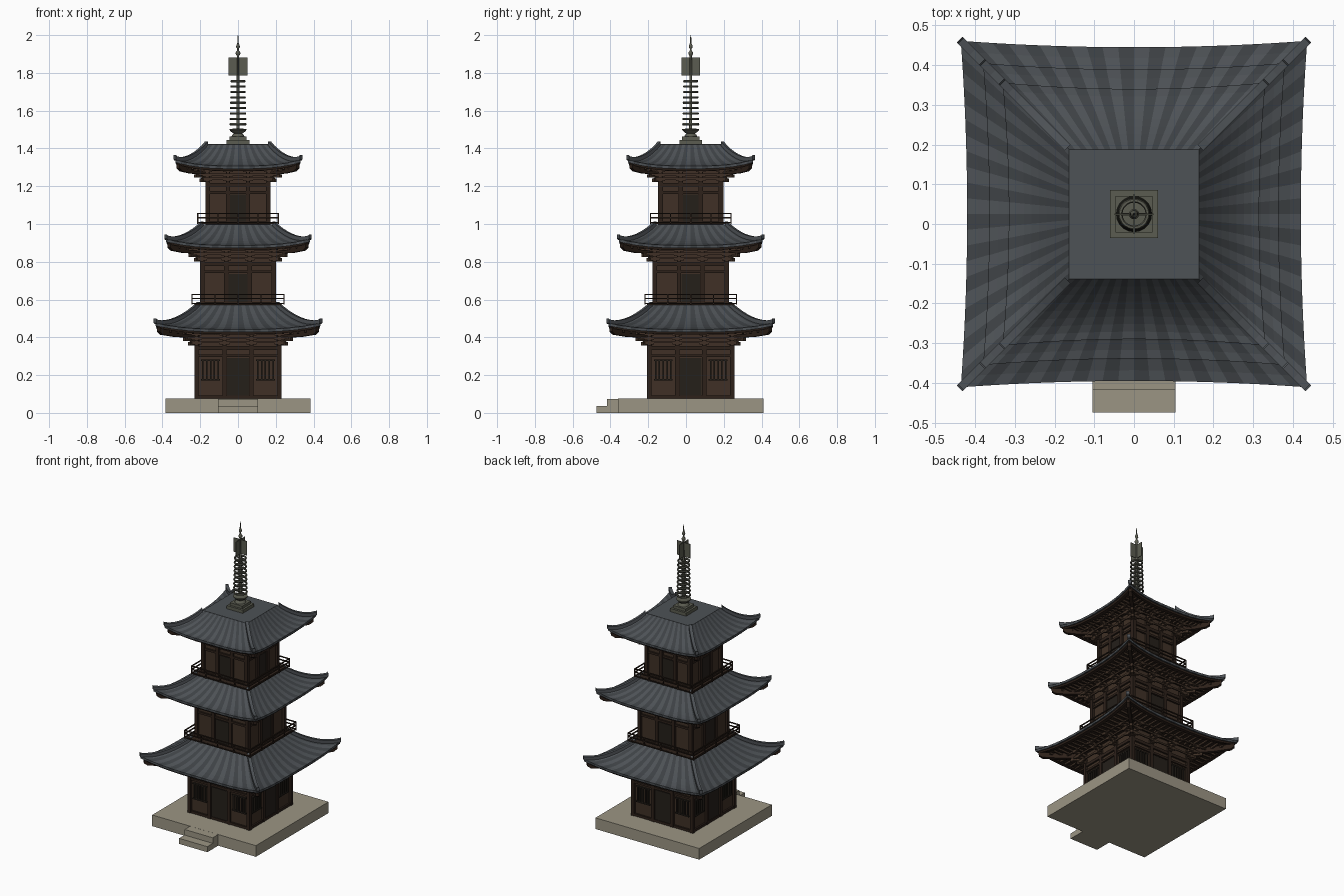
import bpy, bmesh, math
from mathutils import Matrix, Vector

if "Cube" in bpy.data.objects:
    bpy.data.objects.remove(bpy.data.objects["Cube"])

CY = 0.025  # tower axis sits slightly behind the origin because of the front step

def material(name, rgb):
    m = bpy.data.materials.new(name)
    m.diffuse_color = (*rgb, 1)
    m.use_nodes = True
    m.node_tree.nodes["Principled BSDF"].inputs["Base Color"].default_value = m.diffuse_color
    return m

STONE = material("stone", (.33, .30, .23))
WOOD = material("wood", (.050, .030, .019))
TRIM = material("dark_trim", (.026, .015, .010))
DOOR = material("door_dark", (.018, .014, .010))
TILE_A = material("tile_light", (.075, .084, .093))
TILE_B = material("tile_dark", (.048, .054, .060))
METAL = material("bronze", (.105, .108, .082))

def finish(bm, name, *mats, smooth=False):
    bmesh.ops.recalc_face_normals(bm, faces=bm.faces)
    me = bpy.data.meshes.new(name)
    bm.to_mesh(me)
    bm.free()
    for m in mats:
        me.materials.append(m)
    ob = bpy.data.objects.new(name, me)
    ob.location.y = CY
    bpy.context.collection.objects.link(ob)
    if smooth:
        bpy.context.view_layer.objects.active = ob
        ob.select_set(True)
        bpy.ops.object.shade_smooth_by_angle(angle=math.radians(40))
        ob.select_set(False)
    return ob

def box(bm, x0, x1, y0, y1, z0, z1, rot=Matrix()):
    c = Vector(((x0 + x1) / 2, (y0 + y1) / 2, (z0 + z1) / 2))
    s = Matrix.Diagonal((x1 - x0, y1 - y0, z1 - z0, 1))
    bmesh.ops.create_cube(bm, size=1, matrix=rot @ Matrix.Translation(c) @ s)

def boxes(name, mat, items, turns=4, start=0):
    """Boxes written for the front side, repeated around the tower."""
    bm = bmesh.new()
    for k in range(turns):
        rot = Matrix.Rotation(start + k * math.pi / 2, 4, 'Z')
        for b in items:
            box(bm, *b, rot)
    return finish(bm, name, mat)

def roof_side(bm, rows, d, n, striped):
    """rows: (half width, z, corner lift, flare) from which four curved sides are made."""
    for k in range(4):
        rot = Matrix.Rotation(k * math.pi / 2, 4, 'Z')
        grid = []
        for R, z, lift, fl in rows:
            us = [2 * i / n - 1 for i in range(n + 1)]
            grid.append([bm.verts.new(rot @ Vector((u * R, -R + d * fl * (1 - u * u), z + lift * abs(u) ** 3)))
                         for u in us])
        for a, b in zip(grid, grid[1:]):
            for i in range(n):
                f = bm.faces.new((a[i], a[i + 1], b[i + 1], b[i]))
                f.material_index = i % 2 if striped else 0
    bmesh.ops.remove_doubles(bm, verts=bm.verts, dist=1e-5)

def hip_bars(name, mat, pts, w, h):
    """Square bars swept along the four roof corners; pts are (half, z of underside)."""
    bm = bmesh.new()
    for k in range(4):
        rot = Matrix.Rotation(math.pi / 4 + k * math.pi / 2, 4, 'Z')
        rings = [[bm.verts.new(rot @ Vector((r * math.sqrt(2), y, z + dz)))
                  for y, dz in ((-w, 0), (w, 0), (w, h), (-w, h))] for r, z in pts]
        for a, b in zip(rings, rings[1:]):
            for i in range(4):
                bm.faces.new((a[i], a[(i + 1) % 4], b[(i + 1) % 4], b[i]))
        bm.faces.new(rings[0])
        bm.faces.new(rings[-1])
    finish(bm, name, mat)

# stone platform and front step
boxes("platform", STONE, [(-.385, .385, -.385, .385, 0, .075)], 1)
boxes("front_steps", STONE, [(-.105, .105, -.442, -.384, 0, .0745), (-.105, .105, -.5, -.442, 0, .037)], 1)

# tiers: wall half width, floor, eave half width, eave height, roof top half width, roof top
tiers = [(.23, .075, .436, .442, .205, .572),
         (.20, .57, .380, .887, .185, .998),
         (.17, .998, .331, 1.307, .163, 1.422)]
LIFT, FLARE = .034, .016

for t, (w, z0, R, ze, rt, zt) in enumerate(tiers, 1):
    zb = ze - .097  # underside of bracket zone
    p = f"tier{t}_"
    cols = [-.955 * w, -.31 * w, .31 * w, .955 * w]
    boxes(p + "walls", WOOD, [(-w + .014, w - .014, -w + .014, w - .014, z0, ze)], 1)
    # posts, sills and lintels
    frame = [(c - .011, c + .011, -w, -w + .022, z0, ze - .03) for c in cols]
    frame += [(-w, w, -w + .003, -w + .016, a, b) for a, b in
              ((z0, z0 + .016), (zb - .05, zb - .036), (zb - .012, zb + .008))]
    boxes(p + "timber_frame", TRIM, frame)
    door_top = zb - .055
    boxes(p + "doors", DOOR, [(-.25 * w, .25 * w, -w + .007, -w + .016, z0 + .016, door_top)])
    panels = []
    for s in (-1, 1):
        c = s * .632 * w
        if t == 1:  # barred windows on the ground floor
            panels += [(c - .05, c + .05, -w + .004, -w + .016, z, z + .008) for z in (.172, .274)]
            panels += [(c - .04 + .02 * i - .004, c - .04 + .02 * i + .004, -w + .004, -w + .016, .175, .278)
                       for i in range(5)]
    if panels:
        boxes("window_bars", DOOR, panels)

    # stepped bracket arms with cross arms and purlins
    br, diag = [], []
    for i in range(3):
        za, out = zb + .012 + .023 * i, w + .028 * (i + 1)
        for c in cols:
            br.append((c - .009, c + .009, -out, -w + .01, za, za + .017))
            br.append((c - .026, c + .026, -out + .002, -out + .016, za + .006, za + .022))
        br.append((-out + .005, out - .005, -out + .006, -out + .014, za + .012, za + .023))
        diag.append((-.009, .009, -out * 1.41, -w * 1.3, za, za + .018))
    boxes(p + "brackets", WOOD, br)
    boxes(p + "corner_brackets", WOOD, diag, 4, math.pi / 4)

    # tiled roof: concave slope, eave edge, turned-up corners
    def slope(s):
        return (rt + (R - rt) * s, zt - (zt - ze) * (1 - (1 - s) ** 1.65), LIFT * s ** 2.2, s)
    rows = [slope(i / 8) for i in range(9)]
    rows += [(R, ze - .015, LIFT, 1), (R - .03, ze - .015, LIFT, 1)]
    bm = bmesh.new()
    roof_side(bm, rows, FLARE, 22, True)
    finish(bm, p + "tile_roof", TILE_A, TILE_B)
    boxes(p + "roof_cap", TILE_A, [(-rt, rt, -rt, rt, zt - .01, zt + .0005)], 1)

    # wooden eave board and soffit
    bm = bmesh.new()
    roof_side(bm, [(R - .008, ze - .014, LIFT, 1), (R - .012, ze - .026, LIFT, 1),
                   (R - .035, ze - .026, LIFT, 1), (R - .036, ze - .018, LIFT * .95, 1),
                   ((R + w) / 2, ze - .016, LIFT * .4, .5), (w - .02, ze - .012, 0, 0)], FLARE, 22, False)
    finish(bm, p + "eave_soffit", TRIM)

    # rafters following the corner lift
    bm = bmesh.new()
    for k in range(4):
        rot = Matrix.Rotation(k * math.pi / 2, 4, 'Z')
        for i in range(-10, 11):
            x = i / 11 * R
            y0, y1 = -R + .03 + FLARE, min(-w - .03, -abs(x))
            rise = math.atan2(LIFT * abs(i / 11) ** 3 * .8, R - w)
            tilt = Matrix.Translation((x, -w, ze - .026)) @ Matrix.Rotation(-rise, 4, 'X')
            if y1 - y0 > .01:
                box(bm, -.005, .005, y0 + w, y1 + w, 0, .012, rot @ tilt)
    finish(bm, p + "rafters", WOOD)

    # corner ridges above, corner beams below
    hip = [(rt + .004, zt - .006)] + [(r, z + l - .004) for r, z, l, _ in map(slope, (i / 8 for i in range(1, 9)))]
    hip.append((R + .003, ze + LIFT + .001))
    hip_bars(p + "corner_ridges", TILE_A, hip, .010, .022)
    hip_bars(p + "corner_beams", TRIM, [(w, ze - .045), ((R + w) / 2, ze - .040), (R - .03, ze - .028),
                                        (R - .014, ze - .012)], .011, .034)

    # balcony on the upper tiers
    if t > 1:
        b = w + .043
        boxes(p + "balcony_floor", TRIM, [(-b + .012, b - .012, -b + .012, b - .012, z0 + .001, z0 + .008)], 1)
        rail = [(-b - .003, b + .003, -b - .003, -b + .004, z0 + h, z0 + h + .006) for h in (.006, .032, .054)]
        rail += [(x - .003, x + .003, -b - .003, -b + .003, z0 + .003, z0 + .058)
                 for x in (-b, -b / 2, 0, b / 2, b)]
        boxes(p + "balcony_rail", TRIM, rail)

# spire: square base, bowl, shaft with beads
boxes("spire_base", METAL, [(-.06, .06, -.06, .06, 1.42, 1.444), (-.046, .046, -.046, .046, 1.444, 1.462)], 1)

def lathe(name, prof, n=16):
    bm = bmesh.new()
    rings = [[bm.verts.new((r * math.cos(a), r * math.sin(a), z))
              for a in (2 * math.pi * i / n for i in range(n))] for r, z in prof]
    for a, b in zip(rings, rings[1:]):
        for i in range(n):
            bm.faces.new((a[i], a[(i + 1) % n], b[(i + 1) % n], b[i]))
    bm.faces.new(rings[0])
    bm.faces.new(rings[-1])
    return finish(bm, name, METAL, smooth=True)

lathe("spire_bowl", [(.036, 1.46), (.030, 1.472), (.022, 1.478), (.036, 1.488), (.045, 1.498), (.045, 1.503), (.008, 1.506)])
lathe("spire_shaft", [(.008, 1.50), (.007, 1.76), (.006, 1.89), (.012, 1.899), (.013, 1.906), (.005, 1.919),
                      (.005, 1.928), (.010, 1.936), (.009, 1.946), (.004, 1.957), (.003, 1.985), (.001, 2.0)], 12)

# nine rings with cross spokes
spokes = []
bm = bmesh.new()
for i in range(9):
    z, r = 1.528 + i * .0285, .040 - i * .0007
    spokes.append((-.003, .003, -r, 0, z - .003, z + .003))
    n, m = 20, 6
    v = [[bm.verts.new(((r + .0055 * math.cos(b)) * math.cos(a), (r + .0055 * math.cos(b)) * math.sin(a),
                        z + .0065 * math.sin(b))) for b in (2 * math.pi * j / m for j in range(m))]
         for a in (2 * math.pi * j / n for j in range(n))]
    for a in range(n):
        for b in range(m):
            bm.faces.new((v[a][b], v[(a + 1) % n][b], v[(a + 1) % n][(b + 1) % m], v[a][(b + 1) % m]))
finish(bm, "spire_rings", METAL, smooth=True)
boxes("ring_spokes", METAL, spokes)

# crossed fins near the tip
boxes("spire_fins", METAL, [(-.002, .002, -.049, 0, 1.786, 1.881)])
